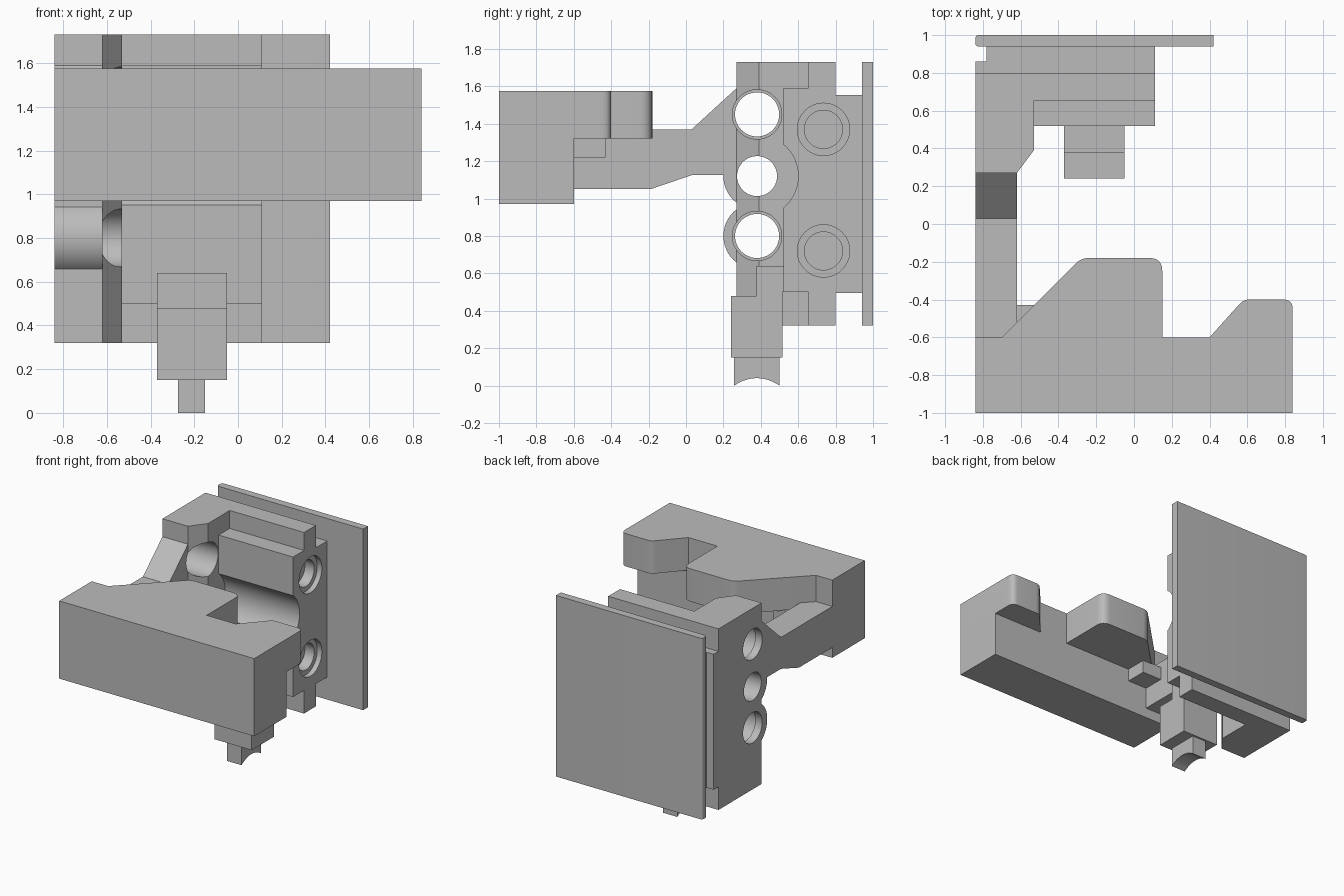
import bpy, bmesh, math
from mathutils import Vector

cube = bpy.data.objects.get("Cube")
if cube:
    bpy.data.objects.remove(cube, do_unlink=True)

grey = bpy.data.materials.new("plain grey")
grey.use_nodes = True
grey.diffuse_color = (0.5, 0.5, 0.5, 1)
grey.node_tree.nodes["Principled BSDF"].inputs["Base Color"].default_value = (0.5, 0.5, 0.5, 1)


def prism(name, axis, points, low, high):
    """Extrude a 2D profile along x (points are y,z) or z (points are x,y)."""
    bm = bmesh.new()
    place = (lambda p: (low, p[0], p[1])) if axis == "x" else (lambda p: (p[0], p[1], low))
    face = bm.faces.new([bm.verts.new(place(p)) for p in points])
    new = bmesh.ops.extrude_face_region(bm, geom=[face])["geom"]
    step = Vector((high - low, 0, 0)) if axis == "x" else Vector((0, 0, high - low))
    bmesh.ops.translate(bm, vec=step, verts=[v for v in new if isinstance(v, bmesh.types.BMVert)])
    bmesh.ops.recalc_face_normals(bm, faces=bm.faces)
    mesh = bpy.data.meshes.new(name)
    bm.to_mesh(mesh)
    bm.free()
    mesh.materials.append(grey)
    obj = bpy.data.objects.new(name, mesh)
    bpy.context.collection.objects.link(obj)
    return obj


def box(name, x, y, z):
    return prism(name, "z", [(x[0], y[0]), (x[1], y[0]), (x[1], y[1]), (x[0], y[1])], *z)


def rod(name, y, z, r, low, high, n=48):
    ring = [(y + r * math.cos(math.tau * i / n), z + r * math.sin(math.tau * i / n)) for i in range(n)]
    return prism(name, "x", ring, low, high)


def rounded(before, corner, after, r, n=6):
    """Arc-like points replacing a sharp profile corner."""
    c = Vector(corner)
    a = c + (Vector(before) - c).normalized() * r
    b = c + (Vector(after) - c).normalized() * r
    result = []
    for i in range(n + 1):
        t = i / n
        result.append(tuple(a * (1 - t) ** 2 + c * 2 * t * (1 - t) + b * t * t))
    return result


def combine(obj, other, operation):
    mod = obj.modifiers.new(operation.lower(), "BOOLEAN")
    mod.operation, mod.object, mod.solver = operation, other, "EXACT"
    bpy.context.view_layer.objects.active = obj
    bpy.ops.object.modifier_apply(modifier=mod.name)
    bpy.data.objects.remove(other, do_unlink=True)


# Front bar: plain lower body and toothed upper layer
front_bar = box("front_bar", (-0.84, 0.84), (-1, -0.6), (0.97, 1.32))
teeth = [(-0.84, -1), (0.84, -1)]
teeth += rounded((0.84, -1), (0.84, -0.4), (0.58, -0.4), 0.05)
teeth += rounded((0.84, -0.4), (0.58, -0.4), (0.4, -0.6), 0.03)
teeth += [(0.4, -0.6), (0.15, -0.6)]
teeth += rounded((0.15, -0.6), (0.15, -0.18), (-0.28, -0.18), 0.07)
teeth += rounded((0.15, -0.18), (-0.28, -0.18), (-0.7, -0.6), 0.04)
teeth += [(-0.7, -0.6), (-0.84, -0.6)]
combine(front_bar, prism("teeth", "z", teeth, 1.32, 1.575), "UNION")
under_tooth_block = box("under_tooth_block", (-0.63, -0.45), (-0.61, -0.43), (1.22, 1.325))

# Side plate with bosses and the arm reaching to the bar
side_plate = prism("side_plate", "z", [(-0.84, 0.27), (-0.62, 0.27), (-0.53, 0.39),
                                       (-0.53, 0.8), (-0.84, 0.8)], 0.32, 1.73)
arm = prism("arm", "x", [(-0.61, 1.05), (-0.19, 1.05), (0.03, 1.125), (0.3, 1.125),
                         (0.3, 1.59), (0.27, 1.59), (0.03, 1.37), (-0.61, 1.37)], -0.84, -0.62)
combine(side_plate, arm, "UNION")
for z in (0.8, 1.12):
    combine(side_plate, rod("boss", 0.38, z, 0.18, -0.84, -0.62), "UNION")
for z, r in ((1.45, 0.118), (1.12, 0.107), (0.8, 0.118)):
    combine(side_plate, rod("hole", 0.38, z, r, -1, 0), "DIFFERENCE")
for z in (1.45, 0.8):
    combine(side_plate, rod("counterbore", 0.38, z, 0.132, -0.78, 0), "DIFFERENCE")

# Slide block with a curved scoop and two stepped recesses
slide_block = prism("slide_block", "x", [(0.52, 0.5), (0.655, 0.5), (0.655, 0.32), (0.8, 0.32),
                                         (0.8, 0.495), (0.94, 0.495), (0.94, 1.555), (0.8, 1.555),
                                         (0.8, 1.73), (0.655, 1.73), (0.655, 1.59), (0.52, 1.59)],
                    -0.53, 0.11)
combine(slide_block, rod("scoop", 0.38, 1.12, 0.22, -1, 1), "DIFFERENCE")
for z in (0.72, 1.37):
    for r, depth in ((0.14, 0.04), (0.102, 0.12)):
        combine(slide_block, rod("recess", 0.735, z, r, 0.11 - depth, 0.3), "DIFFERENCE")

# Stepped spacers behind the side plate
rear_step = box("rear_step", (-0.84, -0.53), (0.8, 0.86), (0.5, 1.555))
rear_spacer = box("rear_spacer", (-0.78, -0.53), (0.86, 0.94), (0.5, 1.555))

# Back plate with softened edges at one end
back = [(0.42, 0.94), (0.42, 1)]
back += rounded((0.42, 1), (-0.84, 1), (-0.84, 0.94), 0.02)
back += rounded((-0.84, 1), (-0.84, 0.94), (0.42, 0.94), 0.02)
back_plate = prism("back_plate", "z", back, 0.32, 1.73)

# Lower foot: stepped body and tip with a concave end
foot = prism("foot", "x", [(0.24, 0.15), (0.515, 0.15), (0.515, 0.5), (0.52, 0.5), (0.52, 0.64),
                           (0.377, 0.64), (0.377, 0.48), (0.24, 0.48)], -0.37, -0.05)
arc = [(0.257 + 0.243 * i / 12, 0.04 * (1 - (i / 6 - 1) ** 2)) for i in range(13)]
foot_tip = prism("foot_tip", "x", arc + [(0.5, 0.15), (0.257, 0.15)], -0.275, -0.15)

for obj in (front_bar, under_tooth_block, side_plate, slide_block, rear_step, rear_spacer,
            back_plate, foot, foot_tip):
    bpy.ops.object.select_all(action="DESELECT")
    obj.select_set(True)
    bpy.context.view_layer.objects.active = obj
    bpy.ops.object.shade_smooth_by_angle(angle=math.radians(30))
